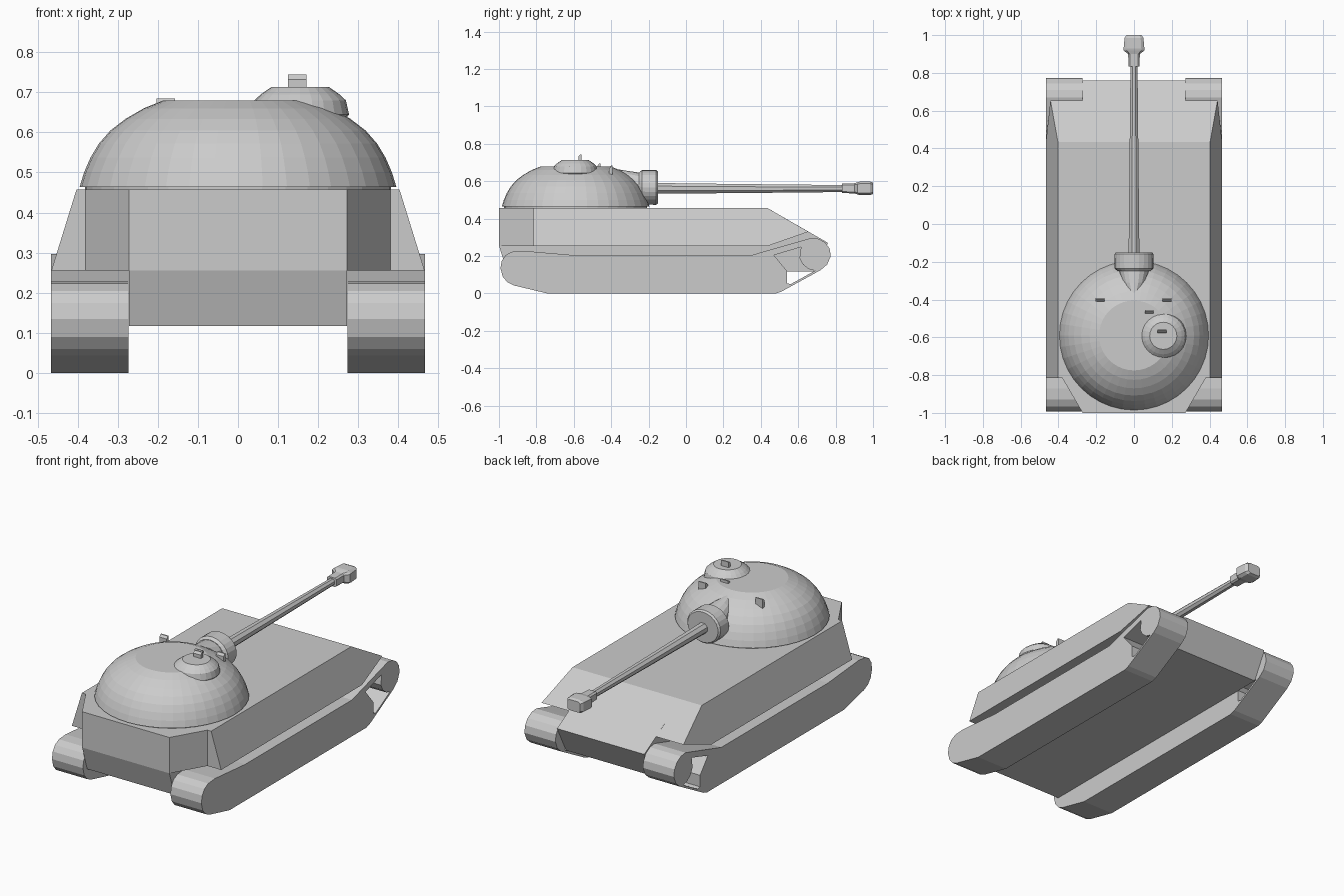
import bpy, bmesh, math
from mathutils import Matrix, Vector

if "Cube" in bpy.data.objects:
    bpy.data.objects.remove(bpy.data.objects["Cube"])


def make(name, bm):
    bmesh.ops.recalc_face_normals(bm, faces=bm.faces)
    me = bpy.data.meshes.new(name)
    bm.to_mesh(me)
    bm.free()
    ob = bpy.data.objects.new(name, me)
    bpy.context.collection.objects.link(ob)
    return ob


def loft(name, rings):
    """Bridge equal-length rings of points and cap both ends."""
    bm = bmesh.new()
    vs = [[bm.verts.new(p) for p in r] for r in rings]
    n = len(rings[0])
    for a, b in zip(vs, vs[1:]):
        for i in range(n):
            j = (i + 1) % n
            bm.faces.new((a[i], a[j], b[j], b[i]))
    bm.faces.new(vs[0])
    bm.faces.new(vs[-1])
    return make(name, bm)


def side_prism(name, yz, x0, x1):
    return loft(name, [[(x, y, z) for y, z in yz] for x in (x0, x1)])


def lathe(name, profile, cx, cy, n):
    """Upright turned part, profile as (radius, z)."""
    ang = [2 * math.pi * i / n for i in range(n)]
    return loft(name, [[(cx + r * math.cos(a), cy + r * math.sin(a), z)
                        for a in ang] for r, z in profile])


def tube(name, profile, n, turn=0.0):
    """Part along y, profile as (y, centre z, x radius, z radius)."""
    ang = [2 * math.pi * (i + turn) / n for i in range(n)]
    return loft(name, [[(rx * math.cos(a), y, z + rz * math.sin(a))
                        for a in ang] for y, z, rx, rz in profile])


def mirror_x(ob):
    m = ob.modifiers.new("mirror", 'MIRROR')
    m.use_clip = False
    m.use_mirror_merge = False


TOP, LOW = 0.457, 0.255

# Central hull
side_prism("hull", [(-1, TOP), (0.435, TOP), (0.76, 0.27), (0.68, 0.117),
                    (-0.955, 0.117), (-1, LOW)], -0.272, 0.272)

# Sloped upper side armour
edge = [(-0.815, TOP), (0.435, TOP), (0.655, 0.33), (0.44, LOW), (-0.815, LOW)]
sponson = loft("side_armour", [
    [(0.272, y, z) for y, z in edge],
    [(0.403 + (TOP - z) * 0.31, y, z) for y, z in edge]])
mirror_x(sponson)

# Angled rear corners
corner = loft("rear_corner", [
    [(0.272, -1, z), (0.38, -0.815, z), (0.272, -0.815, z)] for z in (LOW, TOP)])
mirror_x(corner)

# Tracks with an opening behind the end wheel
track = side_prism("track", [
    (-0.74, 0), (0.48, 0), (0.51, 0.01), (0.72, 0.125), (0.755, 0.155),
    (0.774, 0.2), (0.768, 0.24), (0.745, 0.272), (0.71, 0.292), (0.67, 0.297),
    (0.62, 0.283), (0.35, 0.205), (-0.6, 0.205), (-0.87, 0.228),
    (-0.93, 0.223), (-0.965, 0.205), (-0.985, 0.175), (-0.992, 0.135),
    (-0.98, 0.09), (-0.955, 0.06), (-0.92, 0.043)], 0.273, 0.466)
cutter = side_prism("track_cutter", [
    (0.47, 0.205), (0.54, 0.12), (0.54, 0.055), (0.56, 0.05), (0.69, 0.122),
    (0.655, 0.131), (0.625, 0.155), (0.607, 0.19), (0.615, 0.248)], 0.2, 0.5)
cutter.hide_render = True
cutter.hide_viewport = True
cutter.display_type = 'WIRE'
cut = track.modifiers.new("opening", 'BOOLEAN')
cut.operation = 'DIFFERENCE'
cut.solver = 'EXACT'
cut.object = cutter
mirror_x(track)

# Turret ring and dome
lathe("turret_ring", [(0.382, 0.45), (0.382, 0.466)], 0, -0.59, 40)
lathe("turret_dome", [(0.395, 0.464), (0.384, 0.5), (0.368, 0.537),
                      (0.347, 0.572), (0.318, 0.605), (0.28, 0.634),
                      (0.235, 0.66), (0.185, 0.68)], 0, -0.59, 40)

# Commander cupola
lathe("cupola", [(0.09, 0.6), (0.122, 0.645), (0.114, 0.68), (0.098, 0.695),
                 (0.072, 0.713)], 0.155, -0.592, 24)

# Small periscopes
for i, (x, y, z0, z1) in enumerate([(0.148, -0.567, 0.70, 0.744),
                                    (0.08, -0.465, 0.665, 0.695),
                                    (0.175, -0.402, 0.63, 0.68),
                                    (-0.18, -0.402, 0.63, 0.684)]):
    side_prism(f"periscope_{i + 1}", [
        (y - 0.009, z0), (y + 0.009, z0), (y + 0.009, z1), (y + 0.002, z1),
        (y - 0.009, z1 - 0.012)], x - 0.023, x + 0.023)

# Gun mantlet and its neck
tube("mantlet", [(-0.25, 0.573, 0.085, 0.075), (-0.235, 0.568, 0.103, 0.092),
                 (-0.16, 0.567, 0.104, 0.093), (-0.15, 0.567, 0.095, 0.085)], 24)
tube("mantlet_neck", [(-0.37, 0.62, 0.03, 0.045), (-0.31, 0.6, 0.06, 0.055),
                      (-0.24, 0.58, 0.08, 0.065)], 16)

# Barrel and muzzle brake
tube("barrel", [(-0.16, 0.562, 0.031, 0.031), (0.3, 0.561, 0.026, 0.026),
                (0.86, 0.561, 0.02, 0.02)], 8, 0.5)


def muzzle_ring(y, hx, hz, c=0.3):
    z, k = 0.562, 1 - c
    return [(sx * hx, y, z + sz * hz) for sx, sz in (
        (1, -k), (1, k), (k, 1), (-k, 1), (-1, k), (-1, -k), (-k, -1), (k, -1))]


loft("muzzle_brake", [muzzle_ring(0.835, 0.029, 0.025), muzzle_ring(0.9, 0.031, 0.027),
                      muzzle_ring(0.918, 0.055, 0.033), muzzle_ring(0.93, 0.055, 0.036),
                      muzzle_ring(0.985, 0.05, 0.036), muzzle_ring(1.0, 0.04, 0.03)])
